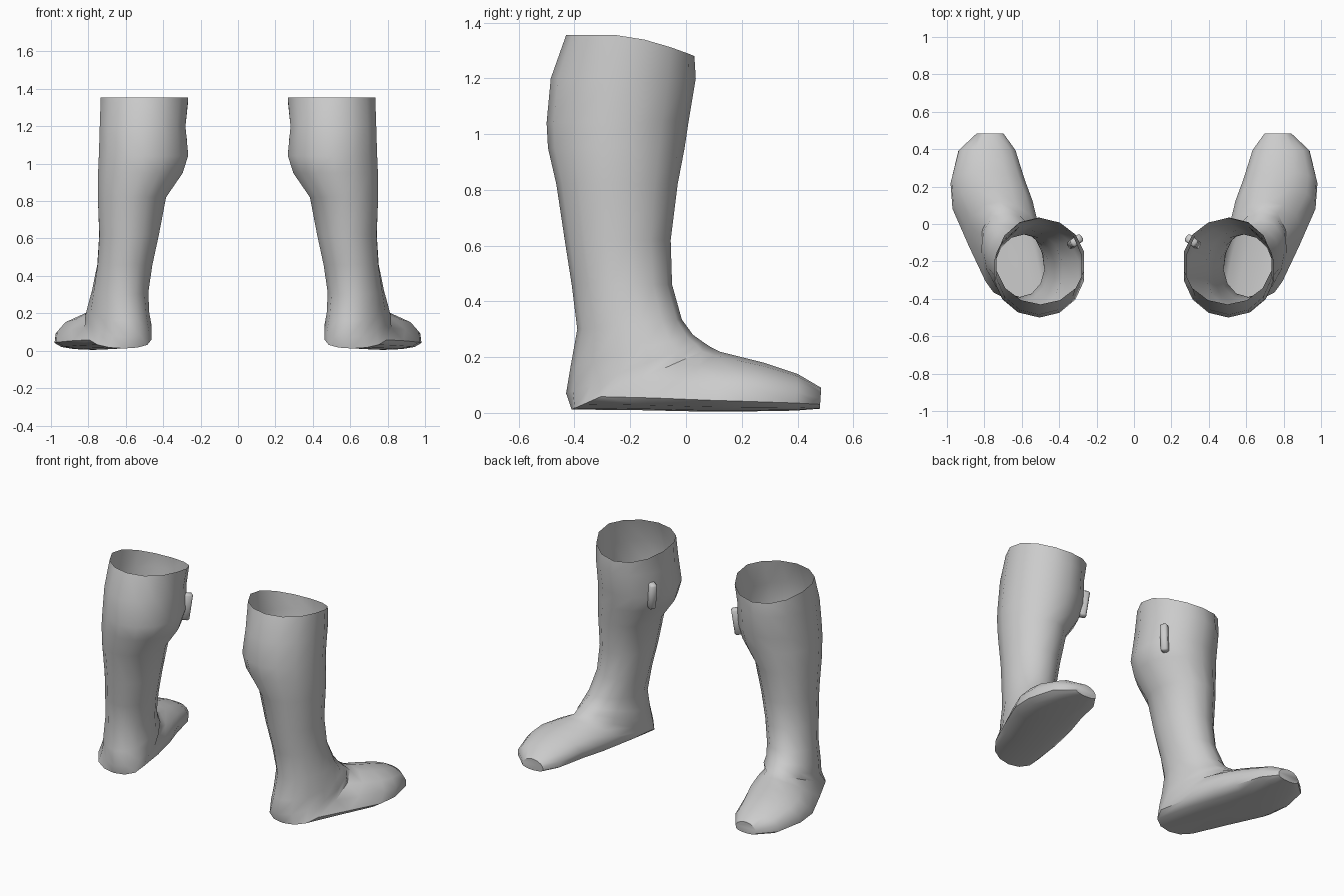
import bpy, bmesh, math
from mathutils import Vector, Matrix

cube = bpy.data.objects.get("Cube")
if cube:
    bpy.data.objects.remove(cube, do_unlink=True)

SIDES = 14

grey = bpy.data.materials.new("plain grey")
grey.use_nodes = True
COLOUR = (0.6, 0.6, 0.6, 1)
grey.diffuse_color = COLOUR
grey.node_tree.nodes["Principled BSDF"].inputs["Base Color"].default_value = COLOUR

# Leg rings: front point, back point, half width across
LEG = [
    ((.50, .03, 1.28), (.50, -.43, 1.36), .24),
    ((.51, .035, 1.2), (.51, -.485, 1.2), .235),
    ((.505, .01, 1.05), (.505, -.5, 1.04), .245),
    ((.522, -.005, .95), (.522, -.495, .95), .232),
    ((.567, -.03, .82), (.567, -.465, .82), .187),
    ((.585, -.055, .62), (.58, -.435, .62), .163),
    ((.61, -.05, .46), (.6, -.41, .46), .15),
    ((.65, -.015, .335), (.61, -.39, .3), .15),
    ((.68, .025, .28), (.6, -.415, .16), .16),
    ((.69, .06, .255), (.59, -.43, .07), .17),
]
# Foot rings: instep point, sole point, half width across
FOOT = [
    ((.70, .09, .235), (.61, -.41, .012), .17),
    ((.72, .12, .22), (.68, -.18, .01), .2),
    ((.75, .2, .2), (.76, .05, .005), .218),
    ((.77, .28, .18), (.79, .2, .005), .2),
    ((.78, .4, .14), (.79, .39, .008), .155),
    ((.77, .485, .09), (.77, .48, .015), .075),
]


def finish(name, bm, side):
    """Flip to the wanted side, then make a smooth grey object."""
    bmesh.ops.scale(bm, vec=(side, 1, 1), verts=bm.verts)
    bmesh.ops.recalc_face_normals(bm, faces=bm.faces)
    mesh = bpy.data.meshes.new(name)
    bm.to_mesh(mesh)
    bm.free()
    mesh.materials.append(grey)
    obj = bpy.data.objects.new(name, mesh)
    bpy.context.collection.objects.link(obj)
    bpy.ops.object.select_all(action='DESELECT')
    obj.select_set(True)
    bpy.context.view_layer.objects.active = obj
    bpy.ops.object.shade_smooth_by_angle(angle=math.radians(50))


def ring(bm, top, bottom, width, low, power):
    """Rounded section; low sets the widest level, power flattens the sole."""
    top, bottom = Vector(top), Vector(bottom)
    middle = top.lerp(bottom, low)
    verts = []
    for i in range(SIDES):
        angle = math.tau * i / SIDES
        c, s = math.cos(angle), math.sin(angle)
        if c >= 0:
            offset = (top - middle) * c
        else:
            offset = (bottom - middle) * abs(c) ** power
        verts.append(bm.verts.new(middle + offset + Vector((width * s, 0, 0))))
    return verts


def boot(name, side):
    bm = bmesh.new()
    rings = [ring(bm, *r, .5, 1) for r in LEG]
    rings += [ring(bm, *r, .65, .6) for r in FOOT]
    for a, b in zip(rings, rings[1:]):
        for i in range(SIDES):
            j = (i + 1) % SIDES
            bm.faces.new((a[i], a[j], b[j], b[i]))
    # Closed toe tip; the rim stays open
    bm.faces.new(rings[-1])
    # Slope of the rim: level at the back, dipping over the front
    for v in rings[0]:
        v.co.z = 1.355 - .075 * max(0, (v.co.y + .25) / .28) ** 1.5
    finish(name, bm, side)


def pull_tab(name, side):
    bm = bmesh.new()
    bmesh.ops.create_cube(bm, size=1)
    bmesh.ops.scale(bm, vec=(.07, .045, .17), verts=bm.verts)
    bmesh.ops.bevel(bm, geom=bm.edges[:], offset=.01, segments=1, affect='EDGES')
    turn = Matrix.Rotation(math.radians(-37), 4, 'Z') @ Matrix.Rotation(math.radians(-8), 4, 'Y')
    bmesh.ops.transform(bm, matrix=Matrix.Translation((.315, -.095, 1.06)) @ turn, verts=bm.verts)
    finish(name, bm, side)


for label, side in (("left", 1), ("right", -1)):
    boot(label + "_boot", side)
    pull_tab(label + "_pull_tab", side)
